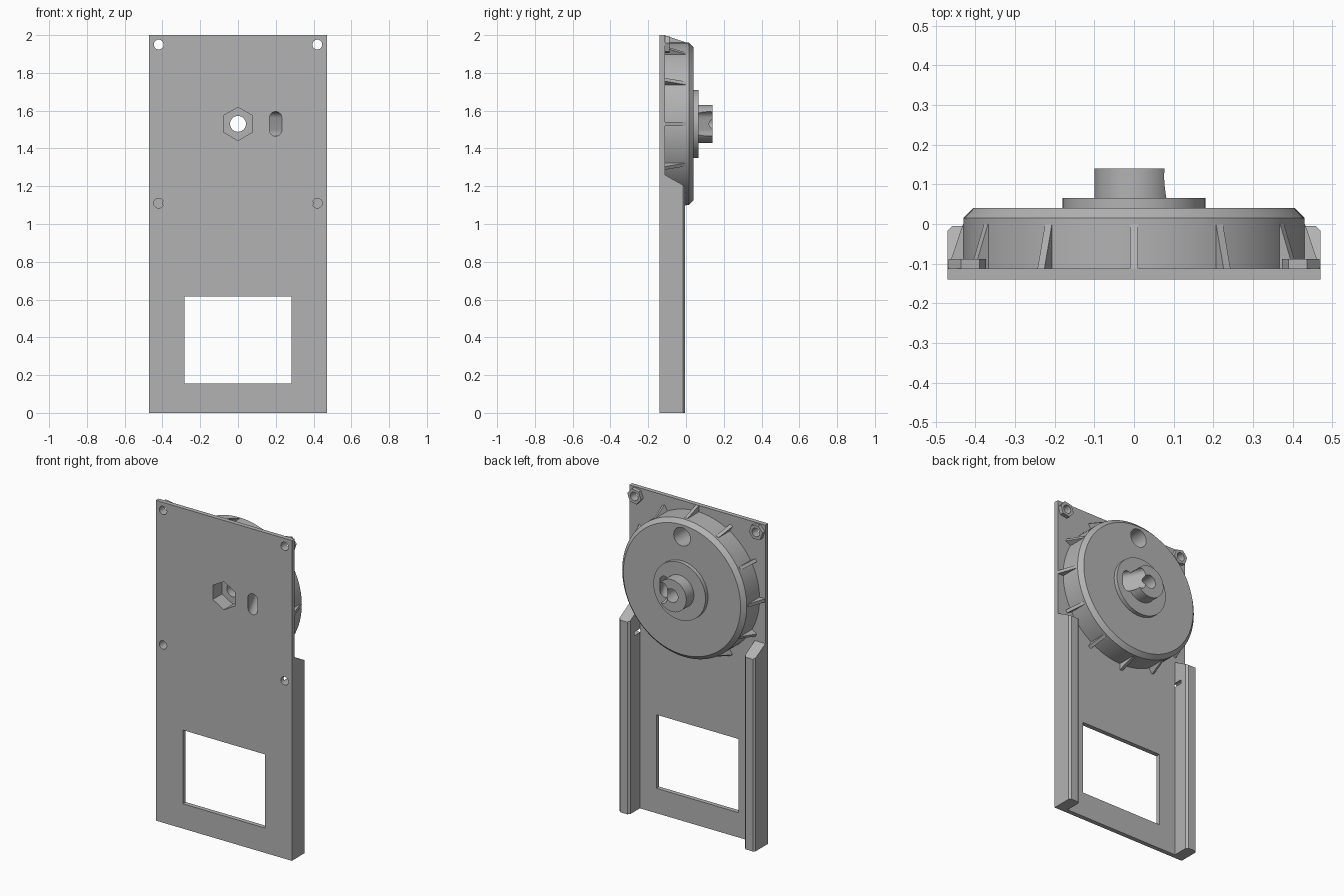
import bpy, bmesh
from math import sin, cos, pi, radians

if "Cube" in bpy.data.objects:
    bpy.data.objects.remove(bpy.data.objects["Cube"])

GREY = (0.45, 0.45, 0.45, 1)
grey = bpy.data.materials.new("grey plastic")
grey.use_nodes = True
grey.diffuse_color = GREY
grey.node_tree.nodes["Principled BSDF"].inputs["Base Color"].default_value = GREY

BACK = -0.112          # rear face of the panel
FRONT = -0.14          # front face of the panel
HUB_Z = 1.53


def loft(name, rings):
    """Solid through a list of point rings, capped at both ends."""
    bm = bmesh.new()
    loops = [[bm.verts.new(p) for p in ring] for ring in rings]
    n = len(loops[0])
    for a, b in zip(loops, loops[1:]):
        for i in range(n):
            j = (i + 1) % n
            bm.faces.new((a[i], a[j], b[j], b[i]))
    bm.faces.new(loops[0])
    bm.faces.new(loops[-1])
    bmesh.ops.recalc_face_normals(bm, faces=bm.faces)
    mesh = bpy.data.meshes.new(name)
    bm.to_mesh(mesh)
    bm.free()
    ob = bpy.data.objects.new(name, mesh)
    bpy.context.collection.objects.link(ob)
    mesh.materials.append(grey)
    return ob


def ring(r, y, x, z, sides, turn=0.0):
    return [(x + r * cos(turn + 2 * pi * i / sides), y,
             z + r * sin(turn + 2 * pi * i / sides)) for i in range(sides)]


def prism(name, r, y0, y1, x, z, sides=32, turn=0.0):
    return loft(name, [ring(r, y, x, z, sides, turn) for y in (y0, y1)])


def block(name, x0, x1, y0, y1, z0, z1):
    return loft(name, [[(x0, y, z0), (x1, y, z0), (x1, y, z1), (x0, y, z1)]
                       for y in (y0, y1)])


def slot_ring(x, y, z, r=0.033, half=0.032):
    pts = []
    for i in range(32):
        a = pi * i / 31 * 1.0 if i < 16 else 0
        a = pi * (i % 16) / 15 + (pi if i >= 16 else 0)
        pts.append((x + r * cos(a), y, z + r * sin(a) + (half if i < 16 else -half)))
    return pts


def cut(target, cutters):
    for c in cutters:
        m = target.modifiers.new("cut", 'BOOLEAN')
        m.operation, m.solver, m.object = 'DIFFERENCE', 'EXACT', c
        bpy.context.view_layer.objects.active = target
        bpy.ops.object.modifier_apply(modifier=m.name)


# Flat front panel
panel = block("front_panel", -0.47, 0.47, FRONT, BACK, 0, 2)

# Drum, flange and hub turned about one axis
profile = [(0.43, BACK), (0.43, 0.015), (0.405, 0.04), (0.18, 0.04),
           (0.18, 0.065), (0.1, 0.065), (0.1, 0.14)]
drum = loft("drum_housing", [ring(r, y, 0, HUB_Z, 96) for r, y in profile])

# Tapered ribs around the drum
for i in range(12):
    a = i * pi / 6
    ux, uz = sin(a), cos(a)
    rings = []
    for t in (-0.01, 0.01):
        rings.append([(r * ux + t * uz, y, HUB_Z + r * uz - t * ux)
                      for r, y in ((0.41, BACK), (0.469, BACK), (0.431, 0), (0.41, 0))])
    loft(f"drum_rib_{i + 1}", rings)

# Chamfered side rails with sloping tops, and corner nuts
rails, nuts, holes = [], [], []
for side, s in (("left", 1), ("right", -1)):
    section = [(0.397, BACK), (0.47, BACK), (0.47, -0.017), (0.458, -0.005),
               (0.409, -0.005), (0.397, -0.017)]
    rails.append(loft(f"{side}_rail", [
        [(s * x, y, 0) for x, y in section],
        [(s * x, y, 1.26 - 0.56 * (y - BACK)) for x, y in section]]))
    nuts.append(prism(f"{side}_nut", 0.048, BACK, -0.088, s * 0.42, 1.95, 6, s * radians(10)))
    holes.append(prism(f"{side}_upper_hole_cutter", 0.026, -0.2, 0, s * 0.42, 1.95))
    holes.append(prism(f"{side}_lower_hole_cutter", 0.026, -0.2, -0.06, s * 0.42, 1.11))

# Cutters for the window, hex pocket, bore, slanted slot and blind hole
window = block("window_cutter", -0.283, 0.283, -0.2, 0, 0.155, 0.615)
pocket = prism("hex_pocket_cutter", 0.088, -0.2, -0.05, 0, HUB_Z, 6, pi / 2)
bore = prism("bore_cutter", 0.042, -0.2, 0.2, 0, HUB_Z)
slot = loft("slot_cutter", [slot_ring(0.228, -0.2, HUB_Z), slot_ring(0.038, 0.2, HUB_Z)])
blind = prism("blind_hole_cutter", 0.057, -0.1, 0.2, 0, HUB_Z + 0.33)

cut(panel, [window, pocket, slot] + holes)
cut(drum, [pocket, bore, slot, blind])
for part in rails + nuts:
    cut(part, holes)
for c in holes + [window, pocket, bore, slot, blind]:
    bpy.data.objects.remove(c)

# Smooth the round surfaces, keep edges crisp
bpy.ops.object.select_all(action='DESELECT')
for ob in [panel, drum] + rails + nuts:
    ob.select_set(True)
bpy.context.view_layer.objects.active = drum
bpy.ops.object.shade_smooth_by_angle(angle=radians(25))
